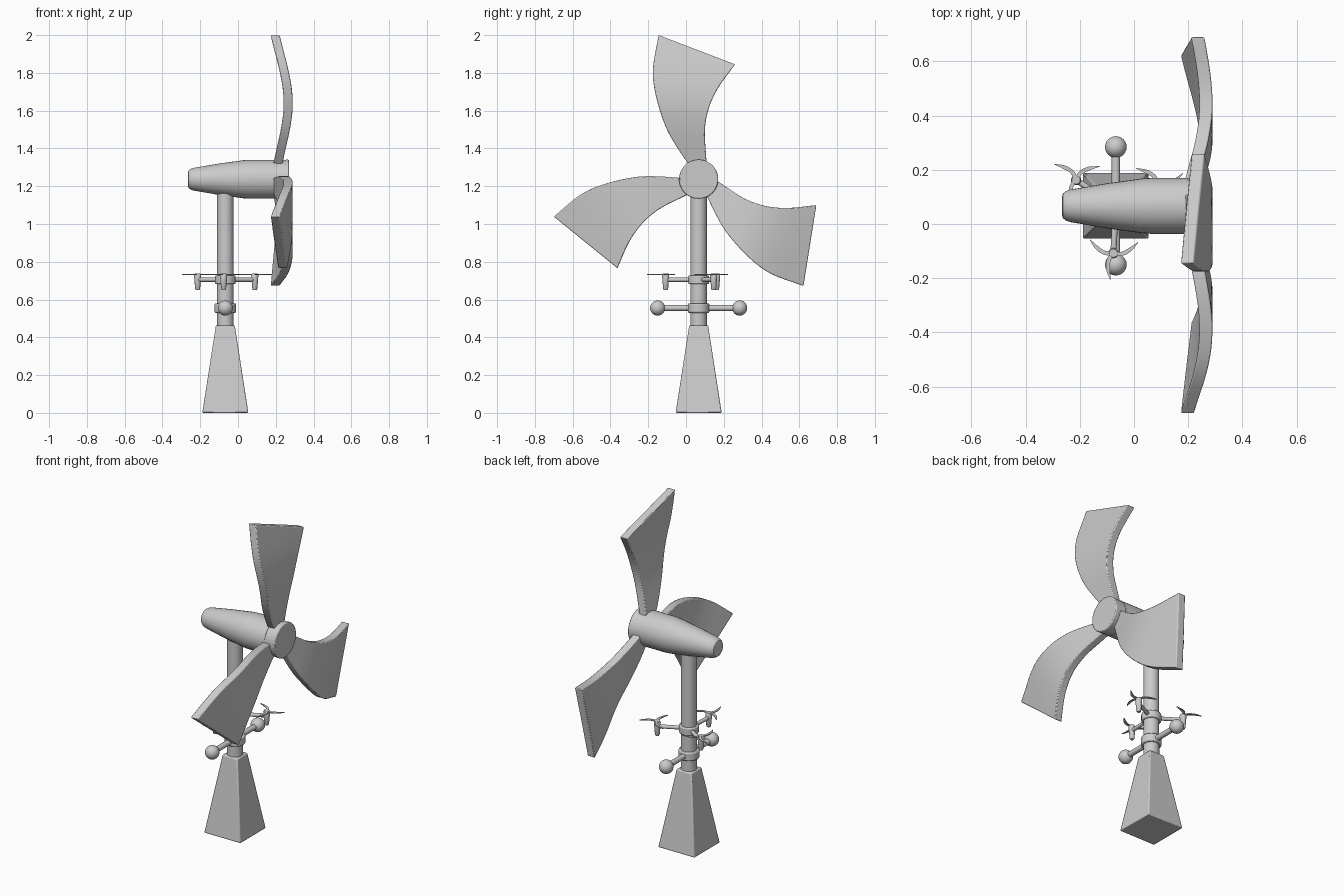
import bpy, bmesh
from math import radians, pi, cos, sin
from mathutils import Matrix, Vector

if "Cube" in bpy.data.objects:
    bpy.data.objects.remove(bpy.data.objects["Cube"])

CX, CY, HUB_Z = -0.067, 0.067, 1.237


def finish(name, bm, angle=35, bevel=0):
    bmesh.ops.recalc_face_normals(bm, faces=bm.faces)
    me = bpy.data.meshes.new(name)
    bm.to_mesh(me)
    bm.free()
    ob = bpy.data.objects.new(name, me)
    bpy.context.collection.objects.link(ob)
    if bevel:
        m = ob.modifiers.new("bevel", "BEVEL")
        m.width, m.segments, m.limit_method = bevel, 2, "ANGLE"
        m.angle_limit = radians(40)
    bpy.ops.object.select_all(action="DESELECT")
    ob.select_set(True)
    bpy.context.view_layer.objects.active = ob
    bpy.ops.object.shade_smooth_by_angle(angle=radians(angle))
    return ob


def lathe(name, profile, origin, axis=(0, 0, 1), n=32, bevel=0):
    """Capped solid of revolution; profile is (distance along axis, radius)."""
    bm = bmesh.new()
    M = Matrix.Translation(origin) @ Vector((0, 0, 1)).rotation_difference(Vector(axis)).to_matrix().to_4x4()
    rings = [[bm.verts.new(M @ Vector((r * cos(2 * pi * i / n), r * sin(2 * pi * i / n), h)))
              for i in range(n)] for h, r in profile]
    for a, b in zip(rings, rings[1:]):
        for i in range(n):
            j = (i + 1) % n
            bm.faces.new((a[i], a[j], b[j], b[i]))
    bm.faces.new(rings[0])
    bm.faces.new(rings[-1])
    return finish(name, bm, bevel=bevel)


def smooth(pts, steps=4):
    """Catmull-Rom curve through points."""
    p = [Vector(q) for q in pts]
    p = [2 * p[0] - p[1]] + p + [2 * p[-1] - p[-2]]
    out = []
    for a, b, c, d in zip(p, p[1:], p[2:], p[3:]):
        for k in range(steps):
            t = k / steps
            out.append(0.5 * (2 * b + (c - a) * t + (2 * a - 5 * b + 4 * c - d) * t * t
                              + (3 * b - a - 3 * c + d) * t ** 3))
    return out + [p[-2]]


def slab(name, left, right, place, thick, offset, cols=4, bevel=0):
    """Strip between two smooth edges, thickened along the placed offset."""
    bm = bmesh.new()
    grid = [[bm.verts.new(place(l.lerp(r, k / cols))) for k in range(cols + 1)]
            for l, r in zip(smooth(left), smooth(right))]
    for a, b in zip(grid, grid[1:]):
        for k in range(cols):
            bm.faces.new((a[k], a[k + 1], b[k + 1], b[k]))
    ext = bmesh.ops.extrude_face_region(bm, geom=bm.faces[:], use_keep_orig=True)
    bmesh.ops.translate(bm, vec=Vector(offset) * thick,
                        verts=[v for v in ext["geom"] if isinstance(v, bmesh.types.BMVert)])
    return finish(name, bm, bevel=bevel)


# Tapered square base
bm = bmesh.new()
bmesh.ops.create_cube(bm, size=1)
for v in bm.verts:
    top = v.co.z > 0
    h = 0.05 if top else 0.122
    v.co = (CX + (h if v.co.x > 0 else -h), CY + (h if v.co.y > 0 else -h), 0.463 if top else 0)
finish("base", bm, bevel=0.006)

# Pole, nacelle and hub
lathe("pole", [(0.45, 0.044), (1.22, 0.043)], (CX, CY, 0))
lathe("nacelle", [(-0.265, 0.036), (-0.262, 0.046), (-0.25, 0.055), (-0.235, 0.06), (-0.1, 0.083),
                  (0.03, 0.101), (0.06, 0.103), (0.2, 0.103)], (0, CY, HUB_Z), (1, 0, 0))
lathe("hub", [(0.19, 0.1), (0.27, 0.104)], (0, CY, HUB_Z), (1, 0, 0), n=48, bevel=0.006)

# Main blades: outlines in (y, z) around the hub, bent forward along the span
LEFT = [(-.04, .06), (-.117, .173), (-.177, .283), (-.227, .443), (-.242, .583), (-.212, .763)]
RIGHT = [(.045, .06), (.038, .143), (.033, .263), (.053, .373), (.103, .483), (.193, .608)]
BEND = smooth([(.0, .197), (.1, .215), (.17, .23), (.26, .25), (.37, .265), (.48, .261),
               (.6, .238), (.68, .217), (.77, .195)])


def bend(z):
    for a, b in zip(BEND, BEND[1:]):
        if z <= b.x:
            return a.y + (b.y - a.y) * (z - a.x) / (b.x - a.x)
    return BEND[-1].y


def blade_place(flip, ang):
    R = Matrix.Rotation(radians(ang), 3, "X")
    return lambda p: Vector((-0.024, CY, HUB_Z)) + R @ Vector((bend(p.y), flip * p.x, p.y))


for i, (flip, ang) in enumerate([(1, 0), (-1, 120), (-1, -120)]):
    slab(f"blade_{i + 1}", LEFT, RIGHT, blade_place(flip, ang), 0.048, (1, 0, 0), bevel=0.005)

# Lower collar with two ball-ended arms
lathe("lower_collar", [(0.53, 0.057), (0.58, 0.057)], (CX, CY, 0), bevel=0.006)
lathe("ball_arm", [(-0.2, 0.016), (0.2, 0.016)], (CX, CY, 0.555), (0, 1, 0), n=16)
for side in (-1, 1):
    bm = bmesh.new()
    bmesh.ops.create_uvsphere(bm, u_segments=24, v_segments=16, radius=0.04,
                              matrix=Matrix.Translation((CX, CY + side * 0.217, 0.555)))
    finish("ball", bm, angle=60)

# Upper collar with three arms, each carrying a pod and a small rotor
lathe("upper_collar", [(0.682, 0.055), (0.728, 0.055)], (CX, CY, 0), bevel=0.006)
SMALL_A = [(0, .007), (.03, -.006), (.06, -.003), (.1, .006)]
SMALL_B = [(0, -.01), (.03, -.021), (.065, -.016), (.1, .004)]


def rotor_place(center, flip, ang):
    R = Matrix.Rotation(radians(ang), 3, "Z")
    return lambda p: center + R @ Vector((p.x, flip * p.y, 0))


for arm in (-93, 27, 147):
    d = Vector((cos(radians(arm)), sin(radians(arm)), 0))
    c = Vector((CX, CY, 0)) + d * 0.175
    lathe("rotor_arm", [(0.03, 0.011), (0.172, 0.011)], (CX, CY, 0.705), d, n=16)
    lathe("rotor_pod", [(0.65, 0.010), (0.656, 0.013), (0.7, 0.017), (0.73, 0.019), (0.737, 0.015)], c, n=20)
    for flip, ang in [(1, -6), (1, 114), (-1, 246)]:
        slab("small_blade", SMALL_A, SMALL_B, rotor_place(c + Vector((0, 0, 0.731)), flip, arm + ang),
             0.005, (0, 0, 1), cols=2)
